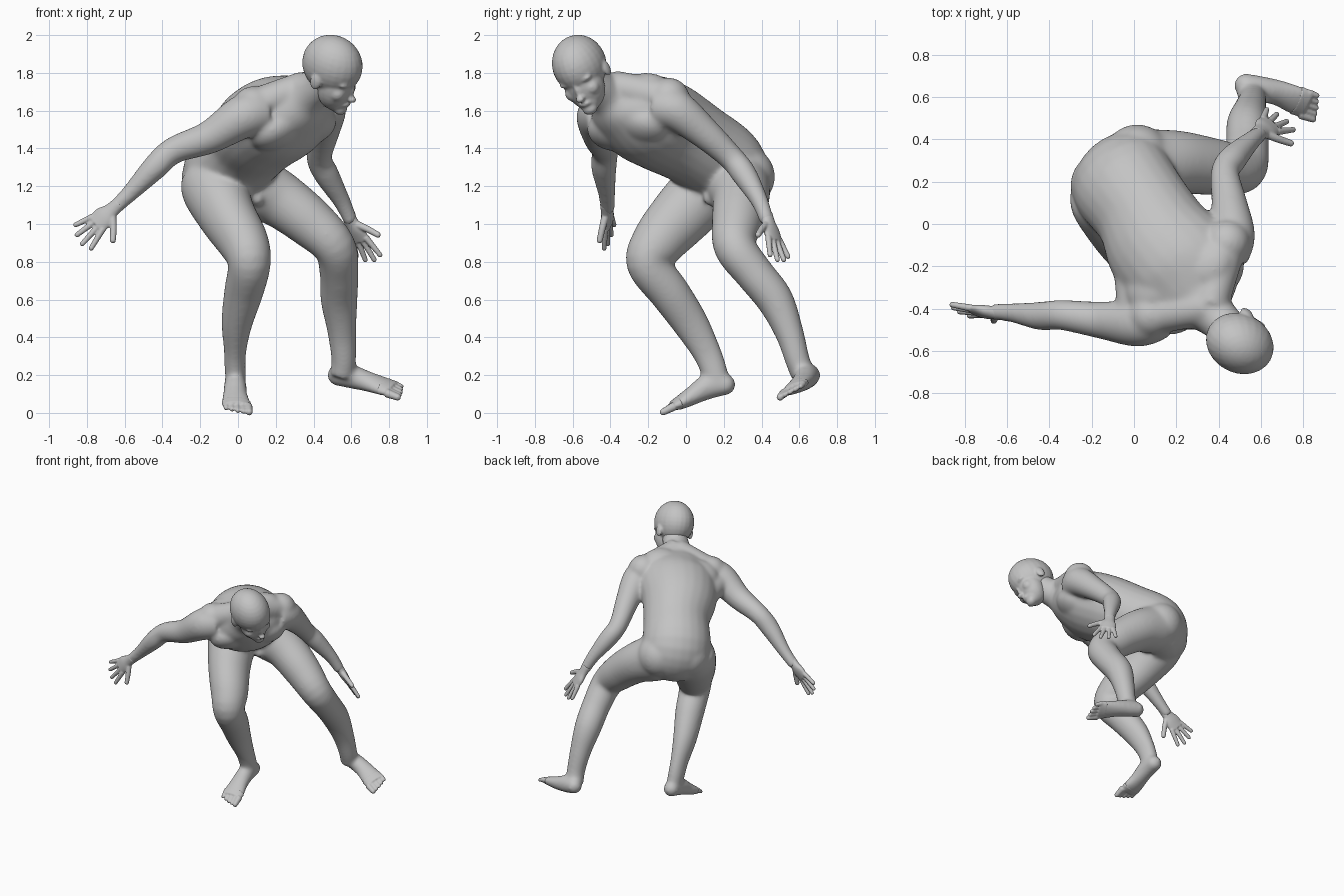
import bpy, bmesh, math
from mathutils import Vector, Matrix

cube = bpy.data.objects.get("Cube")
if cube:
    bpy.data.objects.remove(cube, do_unlink=True)

grey = bpy.data.materials.new("plain grey")
grey.use_nodes = True
tone = (0.55, 0.55, 0.55, 1)
grey.diffuse_color = tone
grey.node_tree.nodes["Principled BSDF"].inputs["Base Color"].default_value = tone

ACROSS = Vector((0.72, 0.67, 0.12)).normalized()      # from the right shoulder to the left one
WORLD = Matrix.Identity(3)


def frame(x, y, z):
    """Rotation whose columns are the given axes."""
    return Matrix((x, y, z)).transposed()


def ball(bm, centre, size, axes=WORLD):
    matrix = Matrix.Translation(centre) @ axes.to_4x4() @ Matrix.Diagonal((*size, 1))
    bmesh.ops.create_uvsphere(bm, u_segments=24, v_segments=16, radius=1, matrix=matrix)


def spline(rows, steps=5):
    """Smooth curve through rows of position and radii."""
    out = []
    for i in range(len(rows) - 1):
        a, b, c = rows[max(i - 1, 0)], rows[i], rows[i + 1]
        d = rows[min(i + 2, len(rows) - 1)]
        for s in range(steps):
            t = s / steps
            out.append([q + t * ((r - p) + t * ((2 * p - 5 * q + 4 * r - e)
                       + t * (3 * q - p - 3 * r + e))) / 2
                       for p, q, r, e in zip(a, b, c, d)])
    return out + [list(rows[-1])]


def loft(bm, rows, side=ACROSS, sides=24):
    """Closed tube through rows of x, y, z, half width and half depth."""
    rows = spline([r if len(r) > 4 else (*r, r[3]) for r in rows])
    points = [Vector(r[:3]) for r in rows]
    rings = []
    for i, row in enumerate(rows):
        along = (points[min(i + 1, len(rows) - 1)] - points[max(i - 1, 0)]).normalized()
        wide = (side - along * side.dot(along)).normalized()
        deep = along.cross(wide)
        ring = []
        for k in range(sides):
            a = math.tau * k / sides
            ring.append(bm.verts.new(points[i] + wide * row[3] * math.cos(a)
                                     + deep * row[4] * math.sin(a)))
        rings.append(ring)
    for low, high in zip(rings, rings[1:]):
        for k in range(sides):
            j = (k + 1) % sides
            bm.faces.new((low[k], low[j], high[j], high[k]))
    bm.faces.new(rings[0][::-1])
    bm.faces.new(rings[-1])


def finger(bm, points, radius):
    """Slightly tapered digit with a round tip."""
    count = len(points) - 1
    loft(bm, [(*p, radius * (1.1 - 0.25 * i / count)) for i, p in enumerate(points)],
         Vector((0.3, 0.9, 0.3)), 12)
    ball(bm, points[-1], [radius * 0.85] * 3)


def finish(bm, name, voxel, rounds):
    """Fuse the pieces into one soft skin."""
    bmesh.ops.recalc_face_normals(bm, faces=bm.faces)
    mesh = bpy.data.meshes.new(name)
    bm.to_mesh(mesh)
    bm.free()
    mesh.materials.append(grey)
    mesh.polygons.foreach_set("use_smooth", [True] * len(mesh.polygons))
    obj = bpy.data.objects.new(name, mesh)
    bpy.context.collection.objects.link(obj)
    fuse = obj.modifiers.new("fuse", 'REMESH')
    fuse.mode = 'VOXEL'
    fuse.voxel_size = voxel
    fuse.use_smooth_shade = True
    soften = obj.modifiers.new("soften", 'SMOOTH')
    soften.factor = 0.5
    soften.iterations = rounds


# Body: trunk and neck
body = bmesh.new()
loft(body, [(0.02, 0.16, 1.13, 0.12, 0.1), (-0.04, 0.21, 1.2, 0.24, 0.19),
            (-0.05, 0.19, 1.31, 0.25, 0.22), (0.05, 0.05, 1.42, 0.24, 0.225),
            (0.135, -0.105, 1.51, 0.275, 0.24), (0.24, -0.23, 1.57, 0.285, 0.23),
            (0.31, -0.34, 1.63, 0.23, 0.17), (0.36, -0.41, 1.685, 0.12, 0.12),
            (0.43, -0.48, 1.74, 0.094, 0.094), (0.48, -0.54, 1.82, 0.09, 0.09)])
# Buttocks and groin
for centre, radius in (((-0.145, 0.185, 1.24), 0.156), ((0.015, 0.31, 1.25), 0.162),
                       ((0.1, 0.13, 1.135), 0.04)):
    ball(body, centre, [radius] * 3)
# Flat chest muscles and shoulder blades
chest_out = Vector((0.33, -0.36, -0.87))
chest_out = (chest_out - ACROSS * chest_out.dot(ACROSS)).normalized()
chest_axes = frame(ACROSS, chest_out.cross(ACROSS), chest_out)
for centre in ((0.2, -0.39, 1.485), (0.39, -0.22, 1.515), (0.09, -0.29, 1.635),
               (0.34, -0.19, 1.7)):
    ball(body, centre, (0.145, 0.13, 0.088), chest_axes)
# Side muscle under the right arm
loft(body, [(-0.01, 0, 1.43, 0.08), (0, -0.2, 1.51, 0.095), (0.01, -0.42, 1.56, 0.09)])
# Slopes from neck to shoulders
for shoulder in ((0.08, -0.43, 1.62, 0.095), (0.44, -0.09, 1.665, 0.095)):
    loft(body, [(0.36, -0.39, 1.73, 0.085), shoulder], Vector((0, 0, 1)))
    ball(body, shoulder[:3], [0.11] * 3)

# Arms
loft(body, [(0.12, -0.42, 1.59, 0.12), (0.02, -0.465, 1.565, 0.116), (-0.15, -0.455, 1.46, 0.089),
            (-0.34, -0.43, 1.39, 0.072), (-0.44, -0.435, 1.3, 0.068),
            (-0.57, -0.42, 1.165, 0.047), (-0.67, -0.415, 1.07, 0.038)], Vector((0, 1, 0)))
loft(body, [(0.43, -0.14, 1.62, 0.115), (0.465, -0.05, 1.6, 0.108), (0.45, 0.1, 1.48, 0.085),
            (0.43, 0.24, 1.35, 0.068), (0.47, 0.31, 1.26, 0.067),
            (0.55, 0.39, 1.12, 0.047), (0.6, 0.43, 1.01, 0.038)])

# Legs
loft(body, [(-0.13, 0.14, 1.24, 0.17), (-0.12, 0.1, 1.18, 0.177), (-0.055, -0.03, 1.04, 0.152, 0.165),
            (0.03, -0.15, 0.9, 0.134, 0.142), (0.06, -0.2, 0.79, 0.114, 0.116),
            (0.03, -0.09, 0.64, 0.104, 0.108), (-0.005, 0.02, 0.48, 0.083, 0.096),
            (-0.015, 0.105, 0.33, 0.06, 0.078), (-0.015, 0.15, 0.22, 0.056, 0.07),
            (-0.01, 0.17, 0.15, 0.052, 0.06)], Vector((1, 0, 0)))
loft(body, [(0.04, 0.28, 1.22, 0.17), (0.1, 0.28, 1.19, 0.17), (0.22, 0.29, 1.13, 0.15),
            (0.38, 0.27, 1.01, 0.134), (0.51, 0.26, 0.88, 0.114), (0.535, 0.36, 0.74, 0.103),
            (0.535, 0.47, 0.6, 0.098), (0.55, 0.545, 0.43, 0.077), (0.56, 0.59, 0.28, 0.066),
            (0.55, 0.62, 0.2, 0.066)], Vector((1, 0, 0)))


def foot(name, rows, big_toe_side):
    """Heel and arch join the body; the five toes are a part of their own."""
    side = Vector(big_toe_side).normalized()
    loft(body, rows, side)
    ball(body, rows[0][:3], [0.058] * 3)
    bm = bmesh.new()
    loft(bm, rows[-2:], side)
    ahead = (Vector(rows[-1][:3]) - Vector(rows[-2][:3])).normalized()
    for i, length in enumerate((0.03, 0.04, 0.05, 0.055, 0.055)):
        root = Vector(rows[-1][:3]) + side * (i - 2) * 0.03 - ahead * 0.015
        tip = root + ahead * (length + 0.01) - Vector((0, 0, 0.006))
        finger(bm, [root, tip], 0.022 if i == 4 else 0.016)
    finish(bm, name, 0.006, 5)


foot("right_toes", [(-0.015, 0.205, 0.15, 0.055, 0.058), (-0.015, 0.12, 0.14, 0.06, 0.068),
                    (-0.015, 0.04, 0.095, 0.066, 0.052), (-0.01, -0.03, 0.055, 0.08, 0.038),
                    (-0.005, -0.075, 0.036, 0.076, 0.024)], (1, 0, -0.1))
foot("left_toes", [(0.53, 0.655, 0.2, 0.055, 0.058), (0.59, 0.64, 0.195, 0.06, 0.066),
                   (0.68, 0.62, 0.168, 0.064, 0.052), (0.765, 0.585, 0.142, 0.076, 0.038),
                   (0.82, 0.565, 0.127, 0.074, 0.024)], (-0.33, -0.8, -0.4))
finish(body, "body", 0.009, 34)

# Head, turned towards its left and tipped down
gaze = Vector((0.85, -0.35, -0.38)).normalized()
ear_axis = Vector((0.45, 0.85, 0.3))
ear_axis = (ear_axis - gaze * ear_axis.dot(gaze)).normalized()
crown = gaze.cross(ear_axis)
turn = frame(gaze, ear_axis, crown)
skull = Vector((0.5, -0.565, 1.845))
head = bmesh.new()
MIDLINE = [((0, 0, 0), (0.167, 0.138, 0.157)),            # skull
           ((0.05, 0, -0.1), (0.098, 0.108, 0.14)),       # jaw
           ((0.075, 0, -0.17), (0.065, 0.068, 0.075)),    # lower face
           ((0.105, 0, -0.22), (0.036, 0.042, 0.034)),    # chin
           ((0.128, 0, -0.18), (0.024, 0.036, 0.018)),    # lips
           ((0.142, 0, -0.11), (0.018, 0.017, 0.055)),    # nose bridge
           ((0.158, 0, -0.143), (0.023, 0.024, 0.018))]   # nose tip
PAIRED = [((0.118, 0.048, -0.05), (0.028, 0.05, 0.02)),     # brow
          ((0.09, 0.06, -0.115), (0.045, 0.042, 0.045)),    # cheek
          ((0.114, 0.045, -0.08), (0.02, 0.024, 0.016)),    # eye
          ((-0.015, 0.13, -0.07), (0.032, 0.016, 0.045))]   # ear
for (f, s, u), size in MIDLINE + PAIRED + [((f, -s, u), size) for (f, s, u), size in PAIRED]:
    ball(head, skull + turn @ Vector((f, s, u)), size, turn)
finish(head, "head", 0.007, 9)


def hand(name, wrist, ahead, thumb_side):
    """Palm, four spread fingers and a thumb."""
    bm = bmesh.new()
    wrist, ahead = Vector(wrist), Vector(ahead).normalized()
    side = Vector(thumb_side)
    side = (side - ahead * side.dot(ahead)).normalized()
    loft(bm, [(*(wrist + ahead * a), w, d) for a, w, d in
              ((-0.03, 0.036, 0.034), (0.03, 0.042, 0.03), (0.08, 0.06, 0.028),
               (0.14, 0.058, 0.02))], side)
    for i, length in enumerate((0.1, 0.125, 0.135, 0.12)):
        spread = (i - 1.5) * 0.03
        root = wrist + ahead * 0.125 + side * spread
        way = (ahead + side * spread * 7).normalized()
        finger(bm, [root, root + way * length / 2, root + way * length], 0.016)
    root = wrist + ahead * 0.045 + side * 0.03
    finger(bm, [root, root + ahead * 0.035 + side * 0.05,
                root + ahead * 0.08 + side * 0.1], 0.019)
    finish(bm, name, 0.005, 4)


hand("right_hand", (-0.65, -0.42, 1.09), (-0.74, 0.06, -0.67), (0.62, -0.35, -0.75))
hand("left_hand", (0.59, 0.43, 1.03), (0.42, 0.28, -0.86), (0.75, -0.6, 0.1))
